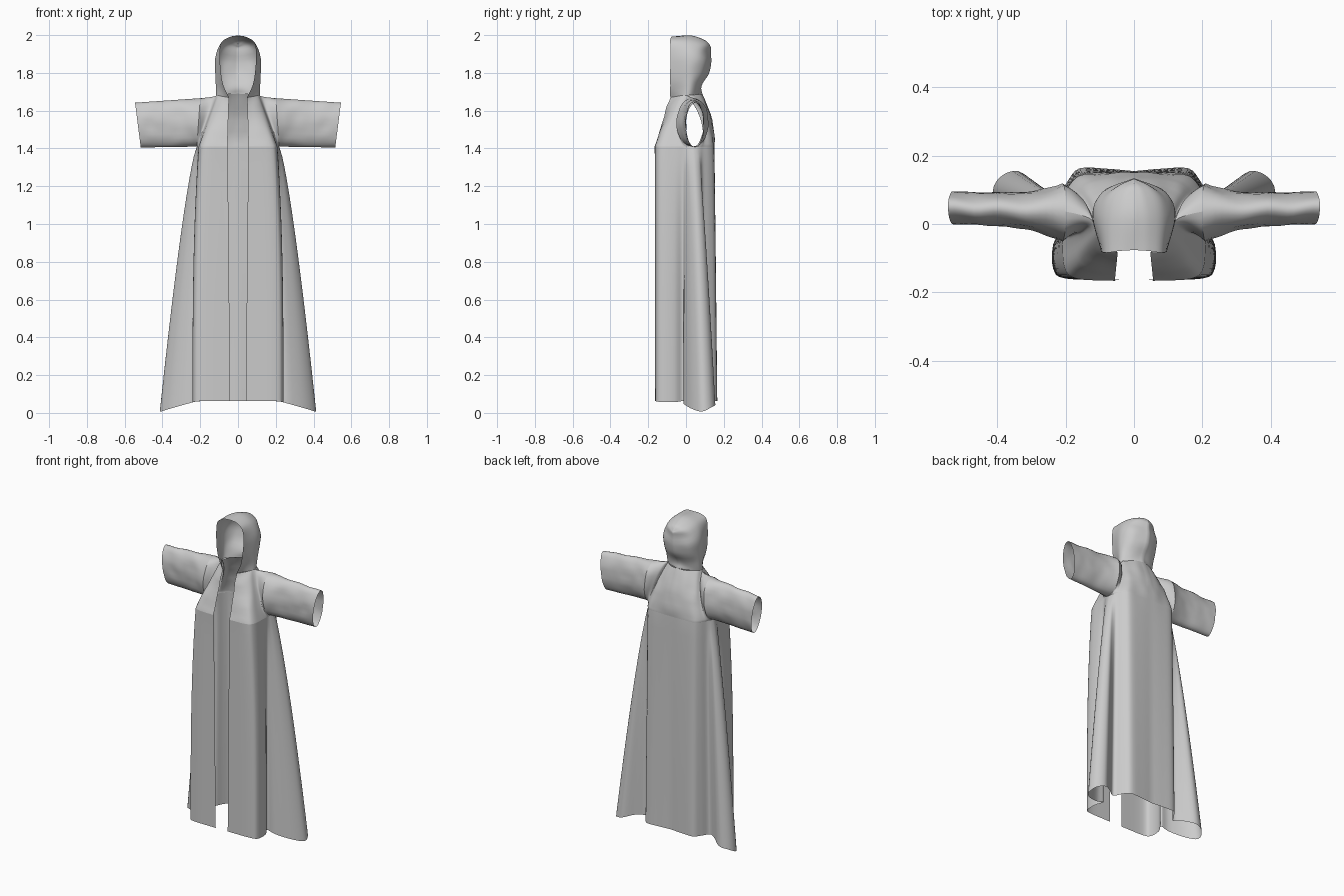
import bpy, bmesh, math
from mathutils import Vector, noise

if "Cube" in bpy.data.objects:
    bpy.data.objects.remove(bpy.data.objects["Cube"])

SUB = 4


def spline(pts, sub=SUB):
    """Catmull-Rom through the control points."""
    p = [Vector(q) for q in pts]
    out = []
    for i in range(len(p) - 1):
        b, c = p[i], p[i + 1]
        a = p[i - 1] if i else b * 2 - c
        d = p[i + 2] if i + 2 < len(p) else c * 2 - b
        for k in range(sub):
            t = k / sub
            out.append(0.5 * (2 * b + (c - a) * t + (2 * a - 5 * b + 4 * c - d) * t * t
                              + (3 * b - a - 3 * c + d) * t ** 3))
    return out + [p[-1]]


def wrinkle(v):
    """Soft cloth creases, only on the upper part."""
    f = max(0.0, min(1.0, (v.z - 1.35) / 0.12))
    v = v.copy()
    v.y += 0.007 * f * noise.noise(Vector((v.x * 14, v.y * 9, v.z * 17)))
    return v


def cloth(name, rows):
    """Single-layer grid surface for the +x half, mirrored across x = 0."""
    bm = bmesh.new()
    g = [[bm.verts.new(wrinkle(v)) for v in r] for r in rows]
    for a, b in zip(g, g[1:]):
        for i in range(len(a) - 1):
            bm.faces.new((a[i], a[i + 1], b[i + 1], b[i]))
    bmesh.ops.remove_doubles(bm, verts=bm.verts, dist=0.0003)
    bmesh.ops.recalc_face_normals(bm, faces=bm.faces)
    for f in bm.faces:
        f.smooth = True
    me = bpy.data.meshes.new(name)
    bm.to_mesh(me)
    bm.free()
    ob = bpy.data.objects.new(name, me)
    bpy.context.collection.objects.link(ob)
    m = ob.modifiers.new("mirror", "MIRROR")
    m.use_clip = True
    m.merge_threshold = 0.0005
    return ob


# Plan outlines of the half skirt: front opening -> side fold -> centre back
hem = [(.042, -.163), (.20, -.16), (.237, -.13), (.237, -.06), (.215, -.015), (.27, -.012),
       (.36, .03), (.412, .085), (.395, .135), (.34, .155), (.275, .11), (.225, .08),
       (.195, .125), (.16, .163), (.08, .162), (0, .155)]
chest = [(.056, -.165), (.17, -.16), (.203, -.13), (.21, -.06), (.213, -.02), (.215, 0),
         (.217, .015), (.218, .035), (.217, .047), (.215, .06), (.211, .075), (.202, .092),
         (.18, .125), (.15, .145), (.08, .15), (0, .15)]
ARM = 7
Z0 = 1.41

# Skirt: front panel drops straight, side fold flares evenly
rows = []
for k in range(29):
    u = k / 28
    ctl = []
    for i, (h, c) in enumerate(zip(hem, chest)):
        s = 1 - (1 - u) ** 3 if 0 < i < 4 else u ** 0.76
        low = 0.062 - 0.054 * max(0, (h[0] - .22) / .19)
        if 8 <= i <= 10:
            low += 0.018
        ctl.append((c[0] + (h[0] - c[0]) * s, c[1] + (h[1] - c[1]) * s, Z0 + (low - Z0) * u))
    rows.append(spline(ctl))
cloth("skirt", rows)

# Yoke: front and back chest panels rising to the neckline and shoulder
shoulder = [(.114, 0, 1.68), (.125, .015, 1.676), (.145, .025, 1.672), (.17, .032, 1.669), (.2, .035, 1.666)]
front_top = [(.048, -.085, 1.67), (.08, -.055, 1.675), (.104, -.025, 1.68)] + shoulder
back_top = shoulder[::-1] + [(.106, .03, 1.682), (.085, .052, 1.685), (.05, .076, 1.688), (0, .085, 1.69)]
N = 14


def yoke(name, low, top, sign, arm):
    rows = []
    for k in range(N + 1):
        a = math.pi * k / N
        t = (1 - math.cos(a)) / 2
        ctl = []
        for i, (c, q) in enumerate(zip(low, top)):
            w = 1 - abs(i - arm) / (len(low) - 1)
            p = Vector((c[0], c[1], Z0)).lerp(Vector(q), t)
            p.y += sign * 0.085 * math.sin(a) * w * w
            if sign > 0:
                p.y += 0.02 * math.sin(a) ** 2 * (1 - w)
            ctl.append(p)
        rows.append(spline(ctl))
    return cloth(name, rows)


yoke("front_yoke", chest[:ARM + 1], front_top, -1, ARM)
yoke("back_yoke", chest[ARM:], back_top, 1, 0)

# Sleeves: open oval tubes with a slanted cuff
rows = []
for k in range(19):
    s = k / 18
    e = 1 - (1 - s) ** 4
    ring = []
    for j in range(2 * N + 1):
        a = math.pi * j / N
        t = (1 - math.cos(a)) / 2
        x0, x1 = .218 - .018 * t, .515 + .03 * t
        zt = 1.666 - .024 * s
        zb = Z0 - .004 * math.sin(s * math.pi / 2)
        ring.append(Vector((x0 + (x1 - x0) * s,
                            .035 + .013 * s - (.085 - .037 * e) * math.sin(a),
                            zb + (zt - zb) * t)))
    rows.append(ring)
cloth("sleeve", rows)

# Hood: arches from the face opening to the back seam, neck to crown
arches = [
    [(.048, -.085, 1.67), (.082, -.084, 1.75), (.096, -.083, 1.88), (.086, -.082, 1.96), (.045, -.078, 1.988), (0, -.075, 1.992)],
    [(.114, 0, 1.68), (.119, .015, 1.77), (.12, .025, 1.88), (.09, .025, 1.955), (.045, .025, 1.988), (0, .025, 1.998)],
    [(.085, .052, 1.685), (.085, .06, 1.735), (.092, .092, 1.84), (.07, .095, 1.935), (.03, .095, 1.968), (0, .095, 1.975)],
    [(0, .085, 1.69), (0, .083, 1.73), (0, .13, 1.825), (0, .134, 1.92), (0, .13, 1.94), (0, .12, 1.955)],
]
cols = [spline(a, 5) for a in arches]
cloth("hood", [list(r) for r in zip(*[spline(c, 7) for c in zip(*cols)])])
